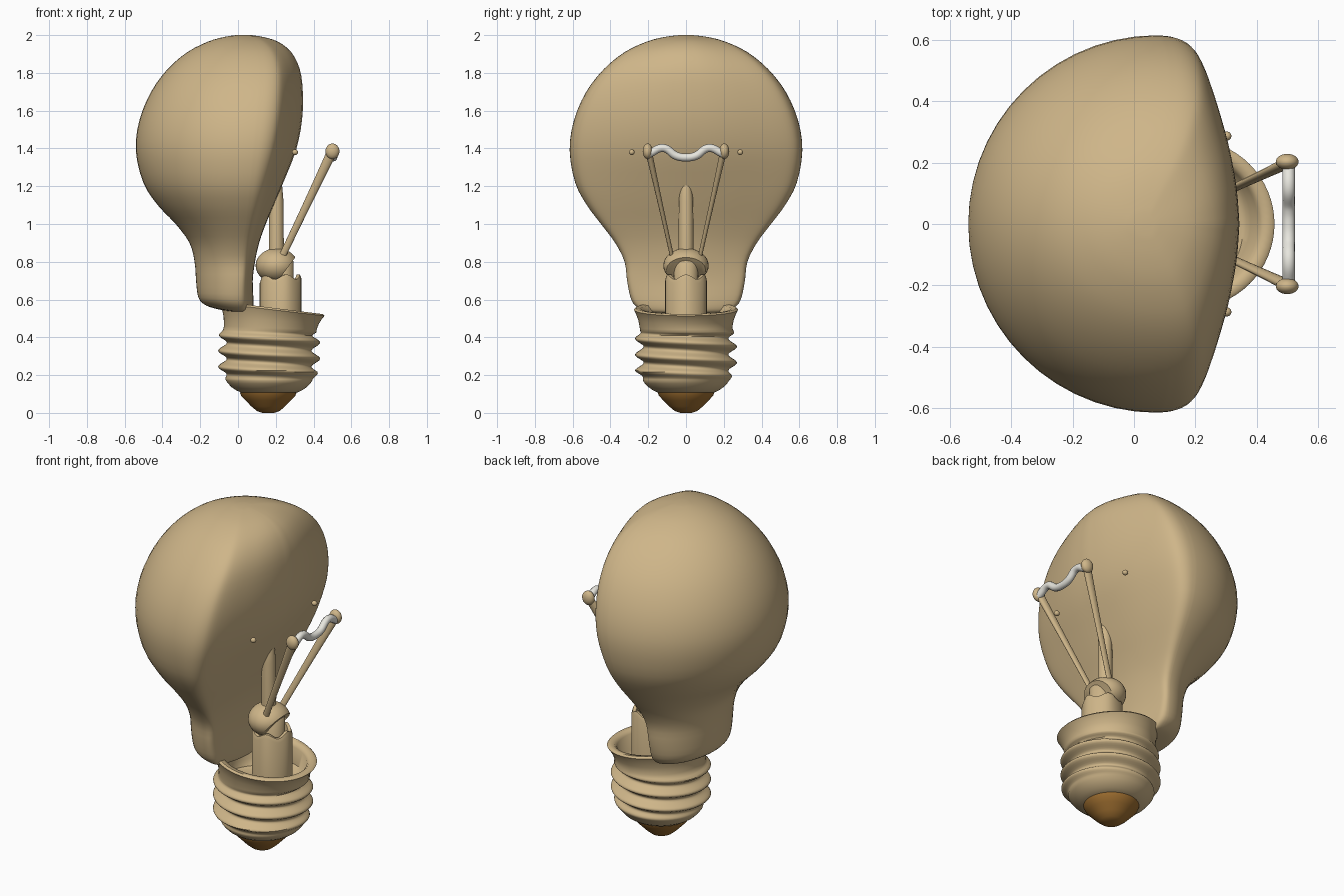
import bpy, bmesh
from math import sin, cos, pi
from mathutils import Vector

if "Cube" in bpy.data.objects:
    bpy.data.objects.remove(bpy.data.objects["Cube"], do_unlink=True)


def material(name, rgb):
    m = bpy.data.materials.new(name)
    m.use_nodes = True
    m.diffuse_color = (*rgb, 1)
    m.node_tree.nodes["Principled BSDF"].inputs["Base Color"].default_value = (*rgb, 1)
    return m


TAN = material("warm_tan", (0.62, 0.465, 0.25))
BROWN = material("contact_brown", (0.35, 0.16, 0.03))
PALE = material("filament_grey", (0.80, 0.79, 0.73))


def loft(name, rings, mat, angle=0.9):
    """Skin a stack of closed rings, capping both ends."""
    bm = bmesh.new()
    loops = [[bm.verts.new(p) for p in ring] for ring in rings]
    n = len(loops[0])
    for a, b in zip(loops, loops[1:]):
        for i in range(n):
            j = (i + 1) % n
            bm.faces.new((a[i], a[j], b[j], b[i]))
    bm.faces.new(loops[0][::-1])
    bm.faces.new(loops[-1])
    bmesh.ops.recalc_face_normals(bm, faces=bm.faces)
    me = bpy.data.meshes.new(name)
    bm.to_mesh(me)
    bm.free()
    me.materials.append(mat)
    ob = bpy.data.objects.new(name, me)
    bpy.context.collection.objects.link(ob)
    finish(ob, angle)


def finish(ob, angle=0.9):
    bpy.ops.object.select_all(action="DESELECT")
    ob.select_set(True)
    bpy.context.view_layer.objects.active = ob
    bpy.ops.object.shade_smooth_by_angle(angle=angle)


def spline(points, steps):
    """Smooth curve through points of any dimension."""
    pts = [points[0]] + points + [points[-1]]
    out = []
    for a, b, c, d in zip(pts, pts[1:], pts[2:], pts[3:]):
        for k in range(steps):
            t = k / steps
            out.append(tuple(q + 0.5 * t * (r - p + t * (2 * p - 5 * q + 4 * r - s
                             + t * (3 * (q - r) + s - p)))
                             for p, q, r, s in zip(a, b, c, d)))
    return out + [points[-1]]


def turned(name, profile, mat, centre_x, wave=None, tilt=0.0, n=48):
    """Revolve (radius, z) points; wave(r, z, t) may alter each one."""
    rings = []
    for r, z in profile:
        ring = []
        for i in range(n):
            t = 2 * pi * i / n
            rr, zz = wave(r, z, t) if wave else (r, z)
            lean = tilt * max(0, z - 0.4)
            x = rr * cos(t)
            ring.append((centre_x + x + lean, rr * sin(t), zz - lean * x / 0.15))
        rings.append(ring)
    loft(name, rings, mat)


def ellipsoid(name, centre, radii, mat):
    bpy.ops.mesh.primitive_uv_sphere_add(segments=32, ring_count=16, location=centre)
    ob = bpy.context.object
    ob.name = name
    ob.scale = radii
    bpy.ops.object.transform_apply(location=True, rotation=True, scale=True)
    ob.data.materials.append(mat)
    finish(ob)
    return ob


def tube(name, points, radius, mat):
    cu = bpy.data.curves.new(name, "CURVE")
    cu.dimensions = "3D"
    cu.bevel_depth = radius
    cu.bevel_resolution = 4
    cu.use_fill_caps = True
    sp = cu.splines.new("BEZIER")
    sp.bezier_points.add(len(points) - 1)
    for bp, p in zip(sp.bezier_points, points):
        bp.co = p
        bp.handle_left_type = bp.handle_right_type = "AUTO"
    cu.materials.append(mat)
    bpy.context.collection.objects.link(bpy.data.objects.new(name, cu))


# Halved glass bulb: height, back x, widest x, front x, half width
sections = [
    (0.532, -0.06, 0.0, 0.05, 0.15), (0.539, -0.13, 0.0, 0.07, 0.215),
    (0.557, -0.18, 0.0, 0.08, 0.255), (0.60, -0.21, 0.0, 0.082, 0.29),
    (0.70, -0.222, 0.01, 0.078, 0.312), (0.80, -0.23, 0.015, 0.09, 0.325),
    (0.90, -0.257, 0.025, 0.112, 0.375), (1.00, -0.33, 0.04, 0.147, 0.45),
    (1.10, -0.425, 0.05, 0.19, 0.525), (1.22, -0.502, 0.06, 0.24, 0.587),
    (1.39, -0.541, 0.075, 0.307, 0.616), (1.55, -0.522, 0.09, 0.339, 0.593),
    (1.70, -0.46, 0.105, 0.343, 0.528), (1.82, -0.373, 0.11, 0.327, 0.435),
    (1.91, -0.268, 0.095, 0.282, 0.325), (1.965, -0.16, 0.07, 0.212, 0.21),
    (1.99, -0.075, 0.05, 0.135, 0.115), (2.0, -0.01, 0.04, 0.07, 0.035),
]

# Front half of a section: nearly flat face with a rounded shoulder
face = spline([(0, 1), (0.2, 0.992), (0.36, 0.968), (0.48, 0.924), (0.585, 0.835),
               (0.71, 0.68), (0.86, 0.45), (0.96, 0.22), (1, 0)], 3)
face += [(u, -v) for u, v in reversed(face[:-1])]


def bulb_ring(z, back, mid, front, width):
    ring = [(mid + (front - mid) * u, width * v) for u, v in face]
    for i in range(1, 28):
        a = pi * i / 28
        ring.append((mid - (mid - back) * sin(a), -width * cos(a)))
    slope = 0.12 * max(0, 0.65 - z) / 0.11
    return [(x, y, z - slope * x) for x, y in ring]


loft("bulb_glass", [bulb_ring(*s) for s in spline(sections, 3)], TAN, angle=3.0)

# Screw base with a helical thread and an open, thick-lipped rim
BASE_X = 0.16
low, high, pitch = 0.17, 0.44, 0.085


def thread(r, z, t):
    if low < z < high:
        fade = min(1, (z - low) / 0.05, (high - z) / 0.03)
        r += 0.023 * fade * cos(2 * pi * (z - 0.372) / pitch + t)
    return r, z


profile = [(0.10, 0.10), (0.15, 0.108), (0.175, 0.12), (0.2, 0.137), (0.217, 0.155)]
profile += [(min(0.247, 0.228 + 0.02 * i / 8), low + (high - low) * i / 40)
            for i in range(40)]
profile += [(0.245, 0.45), (0.252, 0.49), (0.267, 0.53), (0.276, 0.546), (0.266, 0.556),
            (0.238, 0.552), (0.224, 0.53), (0.215, 0.43), (0.20, 0.40)]
turned("screw_base", profile, TAN, BASE_X + 0.005, thread, tilt=0.12, n=64)

# Electrical contact at the foot
turned("contact_tip", [(0.03, 0.0), (0.06, 0.01), (0.09, 0.035), (0.12, 0.066),
                       (0.143, 0.09), (0.15, 0.108), (0.13, 0.115)], BROWN, BASE_X)

# Inner glass mount: scalloped tube, core and tapering rod
turned("mount_tube", [(0.11, 0.39), (0.11, 0.70), (0.103, 0.72), (0.085, 0.72), (0.08, 0.66)],
       TAN, 0.225, lambda r, z, t: (r, z + (0.013 * cos(5 * t) if z > 0.68 else 0)))
turned("mount_core", [(0.065, 0.60), (0.065, 0.80), (0.05, 0.82)], TAN, 0.23)
turned("centre_rod", [(0.04, 0.80), (0.038, 1.12), (0.03, 1.21), (0.015, 1.26)], TAN, 0.203)

# Mount ball, sliced obliquely below its front
ball = ellipsoid("mount_ball", (0.205, 0, 0.78), (0.112, 0.12, 0.092), TAN)
bm = bmesh.new()
bm.from_mesh(ball.data)
cut = bmesh.ops.bisect_plane(bm, geom=bm.verts[:] + bm.edges[:] + bm.faces[:],
                             plane_co=(0.26, 0, 0.765), plane_no=(0.8, 0, -0.6),
                             clear_outer=True)
rim = [e for e in cut["geom_cut"] if isinstance(e, bmesh.types.BMEdge)]
bmesh.ops.contextual_create(bm, geom=rim)
bm.to_mesh(ball.data)
bm.free()
finish(ball)

# Support wires, their beads, and the small pins on the bulb face
for side, label in ((1, "left"), (-1, "right")):
    foot = Vector((0.225, side * 0.07, 0.81))
    head = Vector((0.497, side * 0.197, 1.38))
    rings = []
    for k in range(7):
        f = k / 6
        c = foot.lerp(head, f)
        rx, ry = 0.017 + 0.008 * f * f, 0.011 + 0.007 * f * f
        rings.append([(c.x + rx * cos(a), c.y + ry * sin(a), c.z - 0.4 * rx * cos(a))
                      for a in (2 * pi * i / 16 for i in range(16))])
    loft(label + "_support_wire", rings, TAN)
    ellipsoid(label + "_wire_bead", (0.5, side * 0.203, 1.385), (0.037, 0.026, 0.041), TAN)
    ellipsoid(label + "_face_pin", (0.302, side * 0.287, 1.38), (0.016, 0.015, 0.015), TAN)

# Wavy filament strung between the beads
half = [(0.05, 1.36), (0.12, 1.402), (0.195, 1.372)]
path = [(-y, z) for y, z in reversed(half)] + [(0, 1.352)] + half
tube("filament", [(0.505, y, z) for y, z in path], 0.021, PALE)
